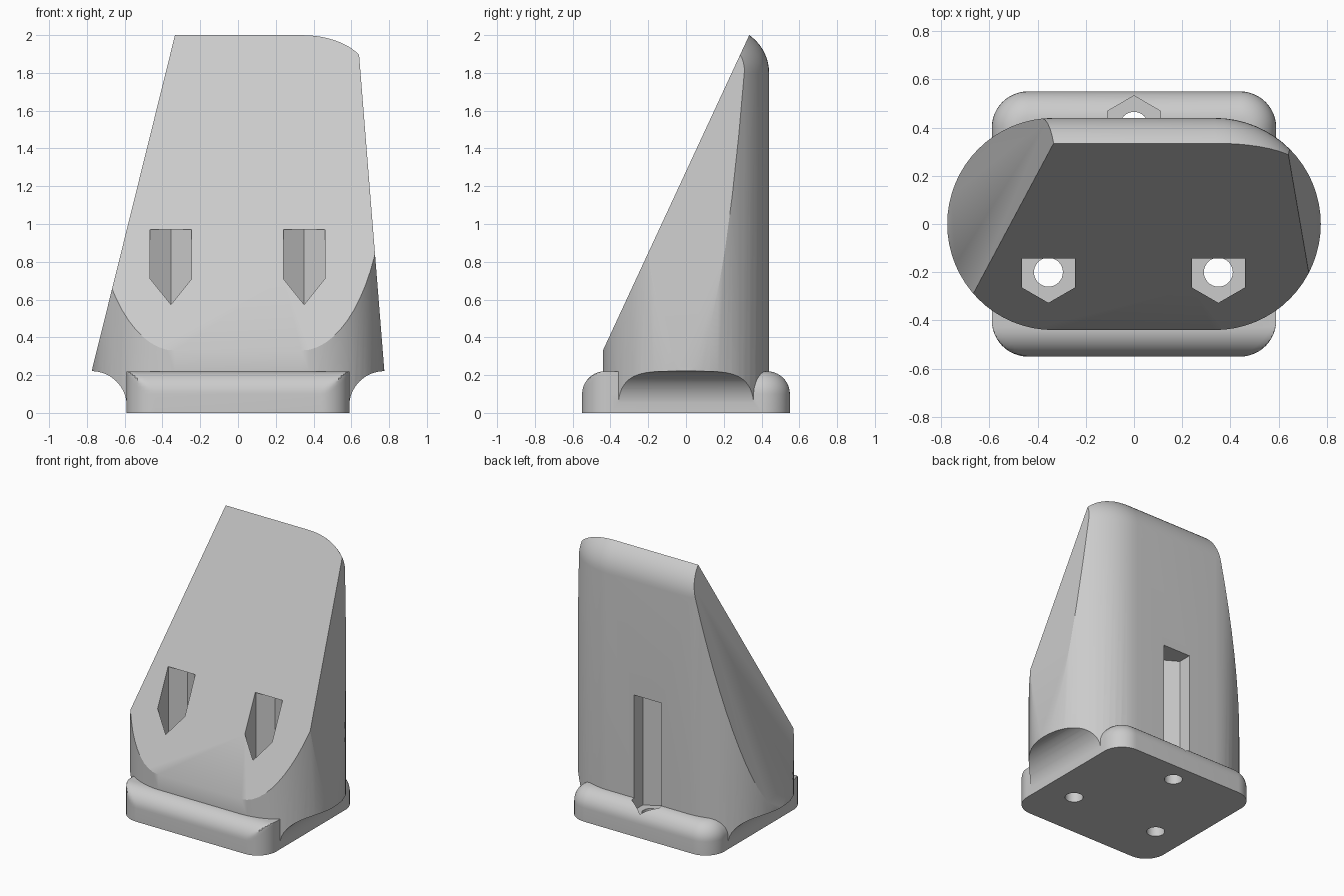
import bpy, bmesh
from math import sin, cos, pi, sqrt, radians
from mathutils import Vector

if "Cube" in bpy.data.objects:
    bpy.data.objects.remove(bpy.data.objects["Cube"])

grey = bpy.data.materials.new("plain_grey")
grey.use_nodes = True
grey.diffuse_color = (0.6, 0.6, 0.6, 1)
grey.node_tree.nodes["Principled BSDF"].inputs["Base Color"].default_value = (0.6, 0.6, 0.6, 1)


def loft(name, rings, cuts=()):
    """Capped skin over matching rings, trimmed by (point, outward normal) planes."""
    bm = bmesh.new()
    loops = [[bm.verts.new(p) for p in ring] for ring in rings]
    n = len(loops[0])
    for a, b in zip(loops, loops[1:]):
        for i in range(n):
            j = (i + 1) % n
            bm.faces.new((a[i], a[j], b[j], b[i]))
    bm.faces.new(loops[0][::-1])
    bm.faces.new(loops[-1])
    for point, normal in cuts:
        geom = bm.verts[:] + bm.edges[:] + bm.faces[:]
        bmesh.ops.bisect_plane(bm, geom=geom, plane_co=point,
                               plane_no=Vector(normal).normalized(), clear_outer=True)
        rim = [e for e in bm.edges if e.is_boundary]
        bmesh.ops.holes_fill(bm, edges=rim, sides=0)
    bmesh.ops.recalc_face_normals(bm, faces=bm.faces[:])
    mesh = bpy.data.meshes.new(name)
    bm.to_mesh(mesh)
    bm.free()
    mesh.materials.append(grey)
    obj = bpy.data.objects.new(name, mesh)
    bpy.context.collection.objects.link(obj)
    return obj


def combine(target, tool, operation):
    """Apply a boolean and remove the tool."""
    mod = target.modifiers.new("combine", 'BOOLEAN')
    mod.operation, mod.object, mod.solver = operation, tool, 'EXACT'
    bpy.context.view_layer.objects.active = target
    bpy.ops.object.modifier_apply(modifier=mod.name)
    bpy.data.objects.remove(tool)


def arc(cx, cy, r, start, end, steps):
    angles = [radians(start + (end - start) * i / steps) for i in range(steps + 1)]
    return [(cx + r * cos(a), cy + r * sin(a)) for a in angles]


def fillet_levels(z, r, steps):
    """Pairs of height and inset climbing a quarter round."""
    return [(z + r * sin(t), r * (1 - cos(t)))
            for t in (i / steps * pi / 2 for i in range(steps + 1))]


def prism(name, x, y, r, sides, low, high):
    ring = arc(x, y, r, 90, 450, sides)[:-1]
    return loft(name, [[(px, py, z) for px, py in ring] for z in (low, high)])


# Body: tall stadium column with a rounded top, trimmed by the slope and both flanks
def stadium(z, inset):
    r = 0.44 - inset
    pts = arc(0.335, 0, r, -90, 90, 32) + arc(-0.335, 0, r, 90, 270, 32)
    return [(x, y, z) for x, y in pts]


body = loft("holder_body",
            [stadium(0.01, 0)] + [stadium(z, d) for z, d in fillet_levels(1.8, 0.243, 14)],
            [((0, -0.44, 0.33), (0, -2.155, 1)),
             ((-0.775, 0, 0.22), (-1, 0, 0.248)),
             ((0.775, 0, 0.22), (1, 0, 0.08))])

# Concave scoops under the overhanging ends
for side in (1, -1):
    profile = [(1, 0.22), (1, -0.1), (0.589, -0.1)] + arc(0.775, 0.035, 0.186, 180, 90, 16)
    scoop = loft("scoop", [[(side * x, y, z) for x, z in profile] for y in (-1, 1)])
    combine(body, scoop, 'DIFFERENCE')


# Base plate: straight round along the front, rolled round on the back corners
def base_ring(z, d):
    r = 0.15
    front = arc(-0.44, -0.4, r, 180, 270, 12) + arc(0.44, -0.4, r, 270, 360, 12)
    front = [(-0.59, -0.2)] + [(x, max(y, d - 0.55)) for x, y in front] + [(0.59, -0.2)]
    back = arc(0.44, 0.4, r - d, 0, 90, 12) + arc(-0.44, 0.4, r - d, 90, 180, 12)
    back = [(0.59 - d, 0.2)] + back + [(d - 0.59, 0.2)]
    return [(x, y, z) for x, y in front + back]


base = loft("base", [base_ring(0, 0)] + [base_ring(z, d) for z, d in fillet_levels(0.1, 0.12, 10)])
combine(body, base, 'UNION')

# Hexagonal nut pockets with screw holes through the base
for x, y in ((-0.355, -0.2), (0.35, -0.2), (0, 0.405)):
    combine(body, prism("pocket", x, y, 0.127, 6, 0.13, 0.97), 'DIFFERENCE')
    combine(body, prism("hole", x, y, 0.06, 32, -0.1, 0.2), 'DIFFERENCE')

bpy.ops.object.select_all(action='DESELECT')
body.select_set(True)
bpy.context.view_layer.objects.active = body
bpy.ops.object.shade_smooth_by_angle(angle=radians(25))
